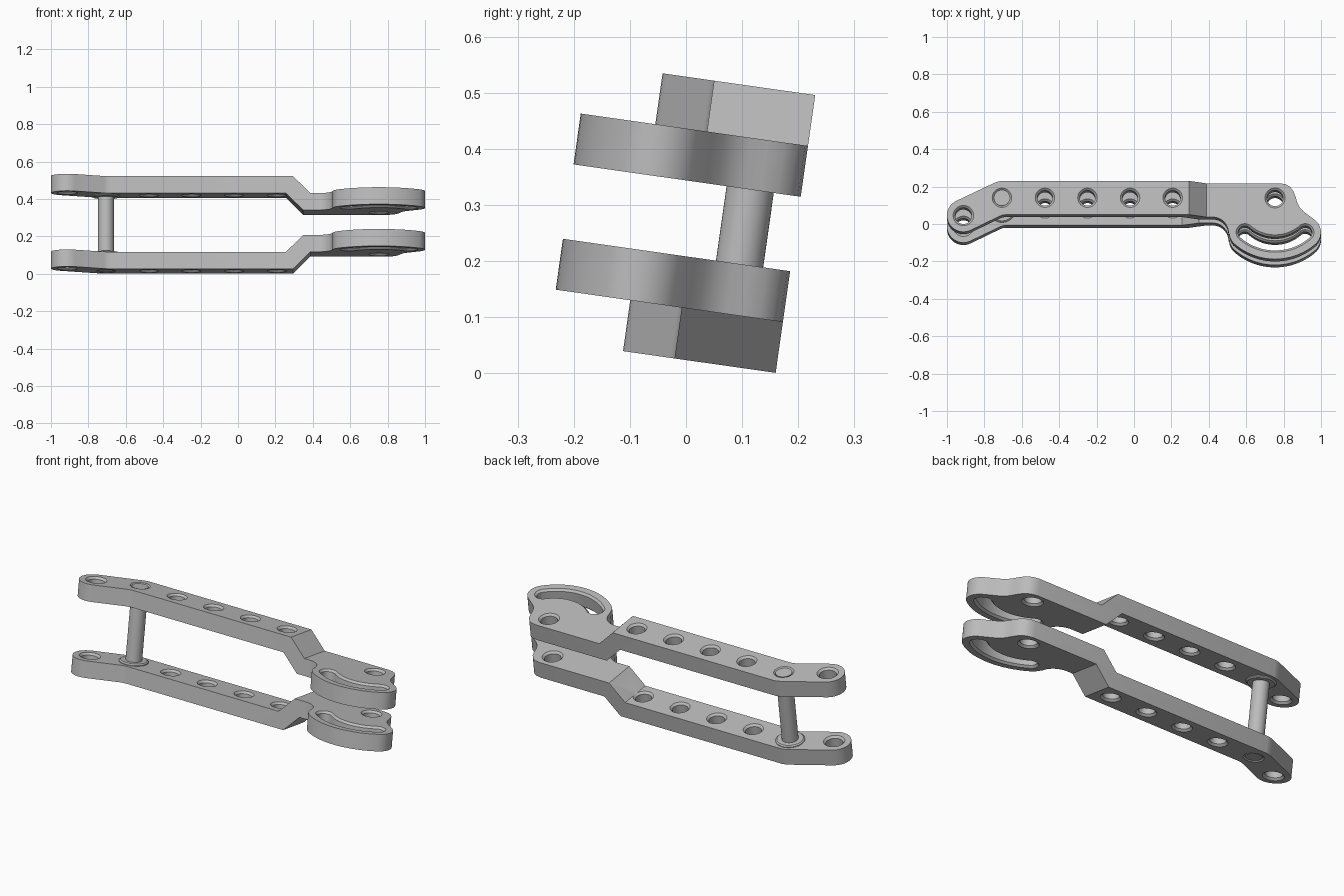
import bpy, bmesh
from math import sin, cos, radians
from mathutils import Matrix

cube = bpy.data.objects.get("Cube")
if cube:
    bpy.data.objects.remove(cube, do_unlink=True)

# One metal colour for everything
metal = bpy.data.materials.new("grey_metal")
metal.use_nodes = True
GREY = (0.5, 0.5, 0.5, 1)
metal.diffuse_color = GREY
metal.node_tree.nodes["Principled BSDF"].inputs["Base Color"].default_value = GREY

# Main dimensions, before the assembly is tilted
OUT, THICK = 0.25, 0.0915
MID = OUT - THICK
INNER = MID - THICK
BACK, FRONT = 0.197, 0.015
AXIS = (BACK + FRONT) / 2
PIVOT = (0.754, 0.118)
SLOT_R, SLOT_ANGLE, LOBE = 0.246, 41, 0.084
PIN_X = -0.706
CHAMFER = 0.011
TILT = Matrix.Translation((0, 0, 0.276)) @ Matrix.Rotation(radians(-8.1), 4, 'X')


def arc(centre, r, a, b, n=16):
    angles = [radians(a + (b - a) * i / n) for i in range(n + 1)]
    return [(centre[0] + r * cos(t), centre[1] + r * sin(t)) for t in angles]


def circle(centre, r, n=40):
    return arc(centre, r, 0, 360, n)[:-1]


def loft(name, sections, sideways=False):
    """Closed solid through equal loops, each given as (points, height)."""
    bm = bmesh.new()
    loops = []
    for pts, h in sections:
        loops.append([bm.verts.new((x, h, y) if sideways else (x, y, h)) for x, y in pts])
    n = len(loops[0])
    for lo, hi in zip(loops, loops[1:]):
        for i in range(n):
            j = (i + 1) % n
            bm.faces.new((lo[i], lo[j], hi[j], hi[i]))
    bm.faces.new(loops[0][::-1])
    bm.faces.new(loops[-1])
    bmesh.ops.recalc_face_normals(bm, faces=bm.faces)
    mesh = bpy.data.meshes.new(name)
    bm.to_mesh(mesh)
    bm.free()
    mesh.materials.append(metal)
    obj = bpy.data.objects.new(name, mesh)
    bpy.context.collection.objects.link(obj)
    return obj


def boolean(obj, cutter, operation):
    mod = obj.modifiers.new("cut", 'BOOLEAN')
    mod.object, mod.operation, mod.solver = cutter, operation, 'EXACT'
    graph = bpy.context.evaluated_depsgraph_get()
    mesh = bpy.data.meshes.new_from_object(obj.evaluated_get(graph))
    obj.modifiers.clear()
    obj.data = mesh
    bpy.data.objects.remove(cutter, do_unlink=True)


def chamfered_cutter(shape, r, top):
    """Through-cutter that flares at both faces of the plate."""
    low, over = top - THICK, 0.01
    wide = shape(r + CHAMFER + over)
    return loft("cutter", [(wide, low - over), (shape(r), low + CHAMFER),
                           (shape(r), top - CHAMFER), (wide, top + over)])


def slot_end(side):
    t = radians(270 + side * SLOT_ANGLE)
    return PIVOT[0] + SLOT_R * cos(t), PIVOT[1] + SLOT_R * sin(t)


A0, A1 = 270 - SLOT_ANGLE, 270 + SLOT_ANGLE


def slot(hw):
    """Curved slot around the pivot, with round ends."""
    return (arc(PIVOT, SLOT_R + hw, A0, A1, 24) + arc(slot_end(1), hw, A1, A1 + 180)[1:-1]
            + arc(PIVOT, SLOT_R - hw, A1, A0, 24) + arc(slot_end(-1), hw, A0 - 180, A0)[1:-1])


# Plan outline of one arm
EYE = (-0.912, 0.01)
outline = arc(EYE, 0.088, 116, 296, 24)
outline += [(-0.715, 0.008), (-0.7, 0.0135), (-0.68, FRONT)]
outline += arc((0.42, FRONT - 0.085), 0.085, 90, 0, 12)
outline += arc(slot_end(-1), LOBE, 180, A0, 8)[1:]
outline += arc(PIVOT, SLOT_R + LOBE, A0, A1, 24)[1:]
outline += arc(slot_end(1), LOBE, A1, 410, 16)[1:]
outline += [(0.93, 0.027), (0.905, 0.046), (0.885, 0.068), (0.872, 0.095), (0.864, 0.125),
            (0.852, 0.155), (0.835, 0.178), (0.81, 0.192), (0.78, BACK),
            (-0.71, BACK), (-0.73, 0.193), (-0.75, 0.185)]

# Side profile with the 45 degree step
STEP, MITRE = 0.295, 0.038
profile = [(-1.1, OUT), (STEP, OUT), (STEP + THICK, MID), (1.1, MID), (1.1, INNER),
           (STEP + THICK - MITRE, INNER), (STEP - MITRE, MID), (-1.1, MID)]

upper = loft("upper_arm", [(outline, 0), (outline, 0.3)])
boolean(upper, loft("cutter", [(profile, -0.5), (profile, 0.5)], True), 'INTERSECT')

# Round holes along the arm, then the curved slot
holes = [(EYE, 0.044, OUT), (PIVOT, 0.043, MID)]
holes += [((x, AXIS), 0.041, OUT) for x in (PIN_X, -0.476, -0.249, -0.021, 0.207)]
for centre, r, top in holes:
    boolean(upper, chamfered_cutter(lambda q: circle(centre, q), r, top), 'DIFFERENCE')
boolean(upper, chamfered_cutter(slot, 0.036, MID), 'DIFFERENCE')

# Mirrored lower arm
lower = bpy.data.objects.new("lower_arm", upper.data.copy())
bpy.context.collection.objects.link(lower)
lower.data.transform(Matrix.Scale(-1, 4, (0, 0, 1)))
lower.data.flip_normals()

# Cross pin with a collar against each arm
PIN = (PIN_X, AXIS)
END = OUT - 0.003
pin = loft("cross_pin", [(circle(PIN, 0.0425), -END), (circle(PIN, 0.0425), END)])
parts = [upper, lower, pin]
for name, s in (("upper_collar", 1), ("lower_collar", -1)):
    parts.append(loft(name, [(circle(PIN, 0.075), s * (MID + 0.002)),
                             (circle(PIN, 0.075), s * (MID - 0.004)),
                             (circle(PIN, 0.068), s * (MID - 0.01))]))

# Tilt the assembly and shade it
for obj in parts:
    obj.data.transform(TILT)
    bpy.ops.object.select_all(action='DESELECT')
    obj.select_set(True)
    bpy.context.view_layer.objects.active = obj
    bpy.ops.object.shade_smooth_by_angle(angle=radians(30))
